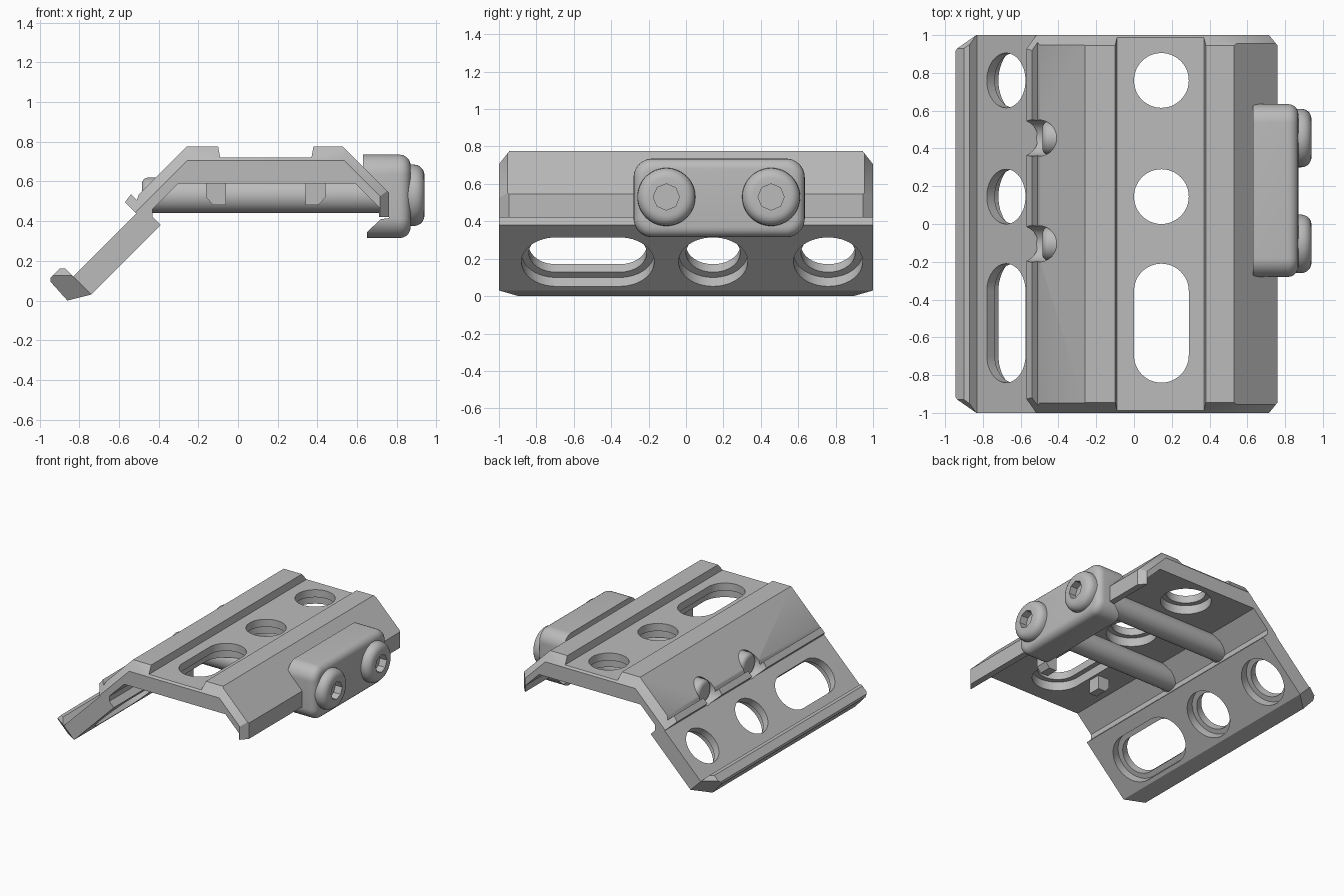
import bpy, bmesh, math
from mathutils import Matrix, Vector

cube = bpy.data.objects.get("Cube")
if cube:
    bpy.data.objects.remove(cube)

metal = bpy.data.materials.new("grey_metal")
metal.use_nodes = True
metal.diffuse_color = (0.5, 0.5, 0.5, 1)
metal.node_tree.nodes["Principled BSDF"].inputs["Base Color"].default_value = (0.5, 0.5, 0.5, 1)

AXES = {"X": lambda u, v, d: (d, u, v),
        "Y": lambda u, v, d: (u, d, v),
        "Z": lambda u, v, d: (u, v, d)}


def prism(name, pts, axis, d0, d1, bevel=0, planes=(), matrix=None):
    """Extrude a 2D outline along an axis, round the d1 rim, trim by planes."""
    bm = bmesh.new()
    place = AXES[axis]
    a = [bm.verts.new(place(u, v, d0)) for u, v in pts]
    b = [bm.verts.new(place(u, v, d1)) for u, v in pts]
    n = len(pts)
    bm.faces.new(a)
    cap = bm.faces.new(b)
    for i in range(n):
        j = (i + 1) % n
        bm.faces.new((a[i], a[j], b[j], b[i]))
    bmesh.ops.recalc_face_normals(bm, faces=bm.faces)
    if bevel:
        bmesh.ops.bevel(bm, geom=list(cap.edges), offset=bevel, segments=5,
                        profile=0.5, affect="EDGES")
    for co, no in planes:
        cut = bmesh.ops.bisect_plane(bm, geom=bm.verts[:] + bm.edges[:] + bm.faces[:],
                                     plane_co=co, plane_no=no, clear_outer=True)
        rim = [e for e in cut["geom_cut"] if isinstance(e, bmesh.types.BMEdge)]
        bmesh.ops.holes_fill(bm, edges=rim, sides=0)
    bmesh.ops.recalc_face_normals(bm, faces=bm.faces)
    if matrix:
        bm.transform(matrix)
    mesh = bpy.data.meshes.new(name)
    bm.to_mesh(mesh)
    bm.free()
    mesh.materials.append(metal)
    obj = bpy.data.objects.new(name, mesh)
    bpy.context.collection.objects.link(obj)
    return obj


def rounded(u0, u1, v0, v1, r, seg=12):
    """Rounded rectangle; becomes a circle or slot when r is half a side."""
    pts = []
    corners = ((u1 - r, v1 - r), (u0 + r, v1 - r), (u0 + r, v0 + r), (u1 - r, v0 + r))
    for q, (cu, cv) in enumerate(corners):
        for k in range(seg + 1):
            t = math.pi / 2 * (q + k / seg)
            p = (cu + r * math.cos(t), cv + r * math.sin(t))
            if not pts or math.dist(p, pts[-1]) > 1e-4:
                pts.append(p)
    if math.dist(pts[0], pts[-1]) < 1e-4:
        pts.pop()
    return pts


def circle(u, v, r, seg=48):
    return [(u + r * math.cos(math.tau * k / seg), v + r * math.sin(math.tau * k / seg))
            for k in range(seg)]


def activate(obj):
    bpy.ops.object.select_all(action="DESELECT")
    obj.select_set(True)
    bpy.context.view_layer.objects.active = obj


def carve(obj, cutter):
    activate(obj)
    mod = obj.modifiers.new("cut", "BOOLEAN")
    mod.operation = "DIFFERENCE"
    mod.solver = "EXACT"
    mod.object = cutter
    bpy.ops.object.modifier_apply(modifier=mod.name)
    bpy.data.objects.remove(cutter)


def smooth(obj):
    activate(obj)
    bpy.ops.object.shade_smooth_by_angle(angle=math.radians(30))


# Bent plate: cross-section with lip, ridge, two rails and a short right leg
section = [(-0.86, 0), (-0.945, 0.095), (-0.945, 0.115), (-0.90, 0.16), (-0.87, 0.16),
           (-0.83, 0.12), (-0.512, 0.438), (-0.57, 0.495), (-0.54, 0.535), (-0.51, 0.505),
           (-0.50, 0.535), (-0.26, 0.775), (-0.10, 0.775), (-0.09, 0.72), (0.37, 0.72),
           (0.38, 0.775), (0.53, 0.775), (0.76, 0.545), (0.76, 0.42), (0.71, 0.42),
           (0.71, 0.47), (0.59, 0.59), (-0.30, 0.59), (-0.43, 0.46), (-0.43, 0.42),
           (-0.39, 0.38), (-0.74, 0.03)]

# Chamfers on both ends: each is a point on the end face and an outward normal
chamfers = []
for s in (-1, 1):
    for x, z, nx, nz, lean in ((0, 0.705, 0, 1, 1.27), (-0.26, 0.70, -0.7, 0.7, 1),
                               (0.54, 0.70, 0.7, 0.7, 1), (0.715, 0.5, 1, 0, 0.82),
                               (-0.74, 0.03, -0.7, -0.7, 1)):
        chamfers.append((Vector((x, s, z)), Vector((nx, s * lean, nz)).normalized()))
plate = prism("bent_plate", section, "Y", -1, 1, planes=chamfers)

# Two rows of counterbored holes, one in the top and one in the sloped wing
ROWS = (Matrix.Translation((0.145, 0, 0.72)),
        Matrix.Translation((-0.677, 0, 0.273)) @ Matrix.Rotation(math.radians(-45), 4, "Y"))
for row in ROWS:
    for y0, y1 in ((-0.525 - 0.17, -0.525 + 0.17), (0.145, 0.145), (0.76, 0.76)):
        for r, top in ((0.145, 0.1), (0.185, -0.06)):
            outline = rounded(-r, r, y0 - r, y1 + r, r)
            carve(plate, prism("hole_cutter", outline, "Z", -0.3, top, matrix=row))

# Bolt shanks, their clearance holes, and socket heads
BOLT_Z = 0.53
for label, y in (("front", -0.105), ("back", 0.455)):
    carve(plate, prism("bore_cutter", circle(y, BOLT_Z, 0.096), "X", -0.35, -0.75))
    smooth(prism(label + "_bolt_shank", circle(y, BOLT_Z, 0.09), "X", 0.8, -0.485, bevel=0.035))
    head = prism(label + "_bolt_head", circle(y, BOLT_Z, 0.155), "X", 0.85, 0.94, bevel=0.055)
    carve(head, prism("socket_cutter", circle(y, BOLT_Z, 0.07, 8), "X", 0.88, 1.0))
    smooth(head)
smooth(plate)

# Side clamp with a notch that grips the leg
clamp = prism("side_clamp", rounded(-0.28, 0.635, 0.315, 0.735, 0.1), "X", 0.63, 0.87, bevel=0.055)
notch = [(0.5, 0.805), (0.76, 0.545), (0.76, 0.415), (0.72, 0.41), (0.65, 0.345),
         (0.65, 0.2), (0.5, 0.2)]
carve(clamp, prism("notch_cutter", notch, "Y", -0.6, 0.9))
smooth(clamp)

# Two small tabs under the top, either side of the slot
for label, s in (("left", 1), ("right", -1)):
    tab = [(0.14 + s * x, z) for x, z in ((0.2, 0.6), (0.2, 0.48), (0.265, 0.48),
                                          (0.30, 0.52), (0.30, 0.6))]
    prism(label + "_tab", tab, "Y", -0.575, -0.475)
